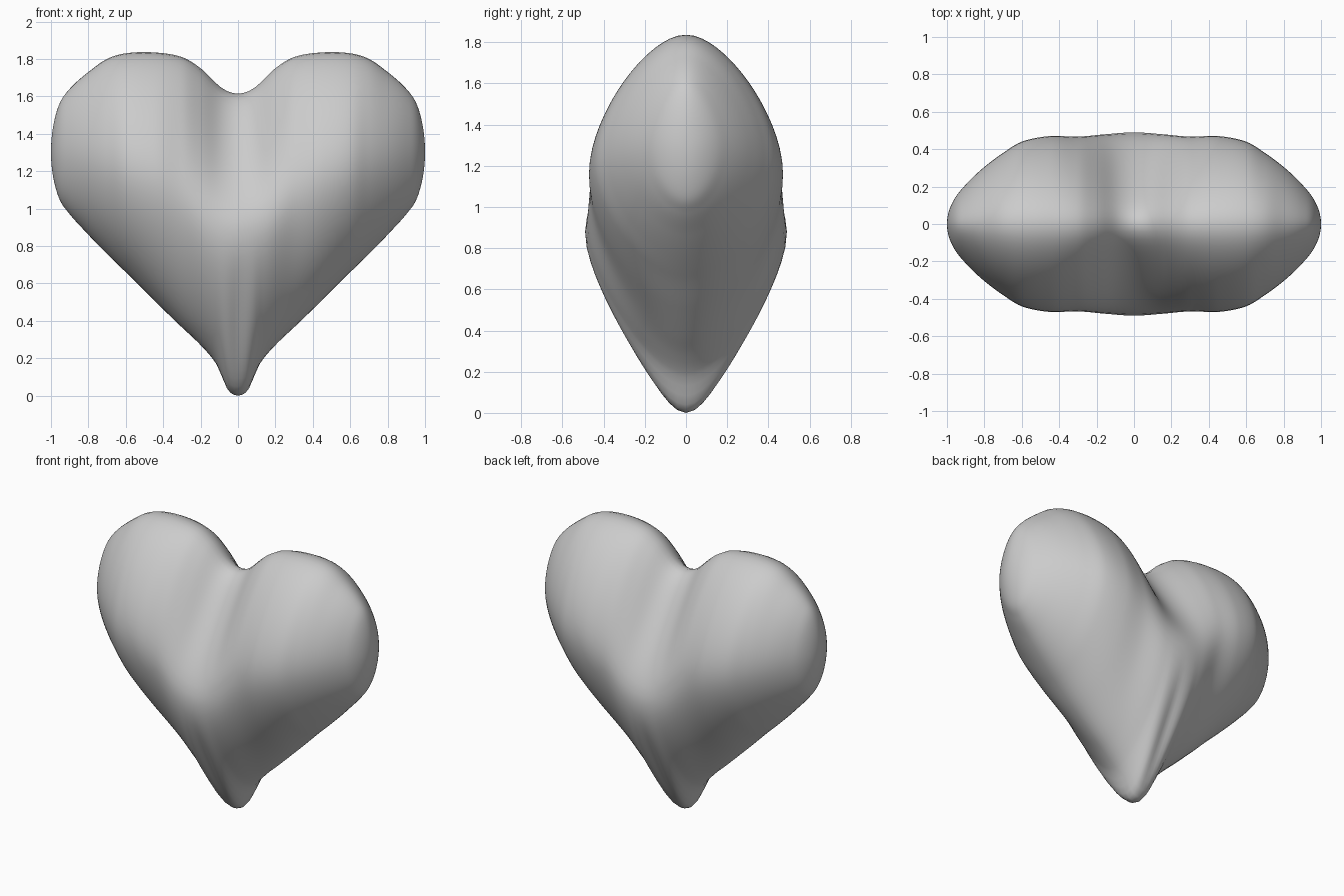
import bpy
import bmesh
from math import asin, sin, cos, pi

default_cube = bpy.data.objects.get("Cube")
if default_cube:
    bpy.data.objects.remove(default_cube, do_unlink=True)

# Section controls as (distance from centre, value)
TOP = [(0, 1.615), (.05, 1.625), (.1, 1.655), (.2, 1.75), (.3, 1.81), (.45, 1.835), (.6, 1.83),
       (.7, 1.8), (.8, 1.73), (.9, 1.64), (.95, 1.57), (.98, 1.48), (1, 1.3)]
BOTTOM = [(0, 0), (.04, .015), (.065, .05), (.085, .1), (.12, .175), (.2, .27), (.3, .365),
          (.45, .51), (.6, .66), (.8, .86), (.9, .97), (.95, 1.04), (.98, 1.13), (1, 1.3)]
HALF_DEPTH = [(0, .49), (.15, .48), (.3, .467), (.45, .47), (.6, .44), (.7, .38),
              (.8, .305), (.9, .21), (.95, .15), (.98, .095), (1, 0)]
MIDDLE = [(0, .88), (.15, .93), (.3, 1.08), (.45, 1.17), (.8, 1.27), (1, 1.3)]
UPPER_FULLNESS = [(0, .9), (.1, .98), (.2, 1.2), (.3, 1.37), (.5, 1.45), (1, 1.7)]
LOWER_FULLNESS = [(0, .9), (.05, 1.05), (.1, 1.27), (.3, 1.42), (.6, 1.6), (1, 2)]

SLICES = 80
RING = 72
SOFTNESS = .05


def curve_value(keys, s):
    """Smooth curve through the keys; s runs 0 at the centre to 1 at the side."""
    pts = [(asin(x) * 2 / pi, v) for x, v in keys]

    def slope(i):
        if i == 0:
            return 0
        a, b = pts[i - 1], pts[min(i + 1, len(pts) - 1)]
        return (b[1] - a[1]) / (b[0] - a[0])

    i = 0
    while i < len(pts) - 2 and s > pts[i + 1][0]:
        i += 1
    (s0, v0), (s1, v1) = pts[i], pts[i + 1]
    span = s1 - s0
    t = (s - s0) / span
    ease = t * t * (3 - 2 * t)
    return (v0 + (v1 - v0) * ease + span * t * (1 - t) *
            ((1 - t) * slope(i) - t * slope(i + 1)))


def soft_radius(c, n, p):
    """Radius of a rounded diamond-to-circle outline, 1 on both axes."""
    def term(q):
        return (q + SOFTNESS) ** (p / 2)
    return ((term(1) + term(0)) / (term(c * c) + term(n * n))) ** (1 / p)


def section(bm, s):
    """One upright ring across the heart."""
    side = -1 if s < 0 else 1
    a = abs(s)
    top, bottom, depth, middle, upper, lower = (
        curve_value(k, a) for k in
        (TOP, BOTTOM, HALF_DEPTH, MIDDLE, UPPER_FULLNESS, LOWER_FULLNESS))
    ring = []
    for j in range(RING):
        angle = 2 * pi * j / RING
        c, n = cos(angle), sin(angle)
        height = top - middle if n > 0 else middle - bottom
        r = soft_radius(c, n, upper if n > 0 else lower)
        ring.append(bm.verts.new((side * sin(a * pi / 2), depth * c * r, middle + height * n * r)))
    return ring


# Heart body: rings lofted from side to side and closed at each end
bm = bmesh.new()
rings = [section(bm, i / SLICES) for i in range(1 - SLICES, SLICES)]
for first, second in zip(rings, rings[1:]):
    for j in range(RING):
        k = (j + 1) % RING
        bm.faces.new((first[j], first[k], second[k], second[j]))
for ring, x in ((rings[0], -1), (rings[-1], 1)):
    pole = bm.verts.new((x, 0, MIDDLE[-1][1]))
    for j in range(RING):
        bm.faces.new((ring[j], ring[(j + 1) % RING], pole))
bmesh.ops.recalc_face_normals(bm, faces=bm.faces)

mesh = bpy.data.meshes.new("heart")
bm.to_mesh(mesh)
bm.free()
mesh.polygons.foreach_set("use_smooth", [True] * len(mesh.polygons))
heart = bpy.data.objects.new("heart", mesh)
bpy.context.collection.objects.link(heart)

# Plain grey
grey = bpy.data.materials.new("light_grey")
grey.use_nodes = True
colour = (.6, .6, .6, 1)
grey.diffuse_color = colour
grey.node_tree.nodes["Principled BSDF"].inputs["Base Color"].default_value = colour
mesh.materials.append(grey)
